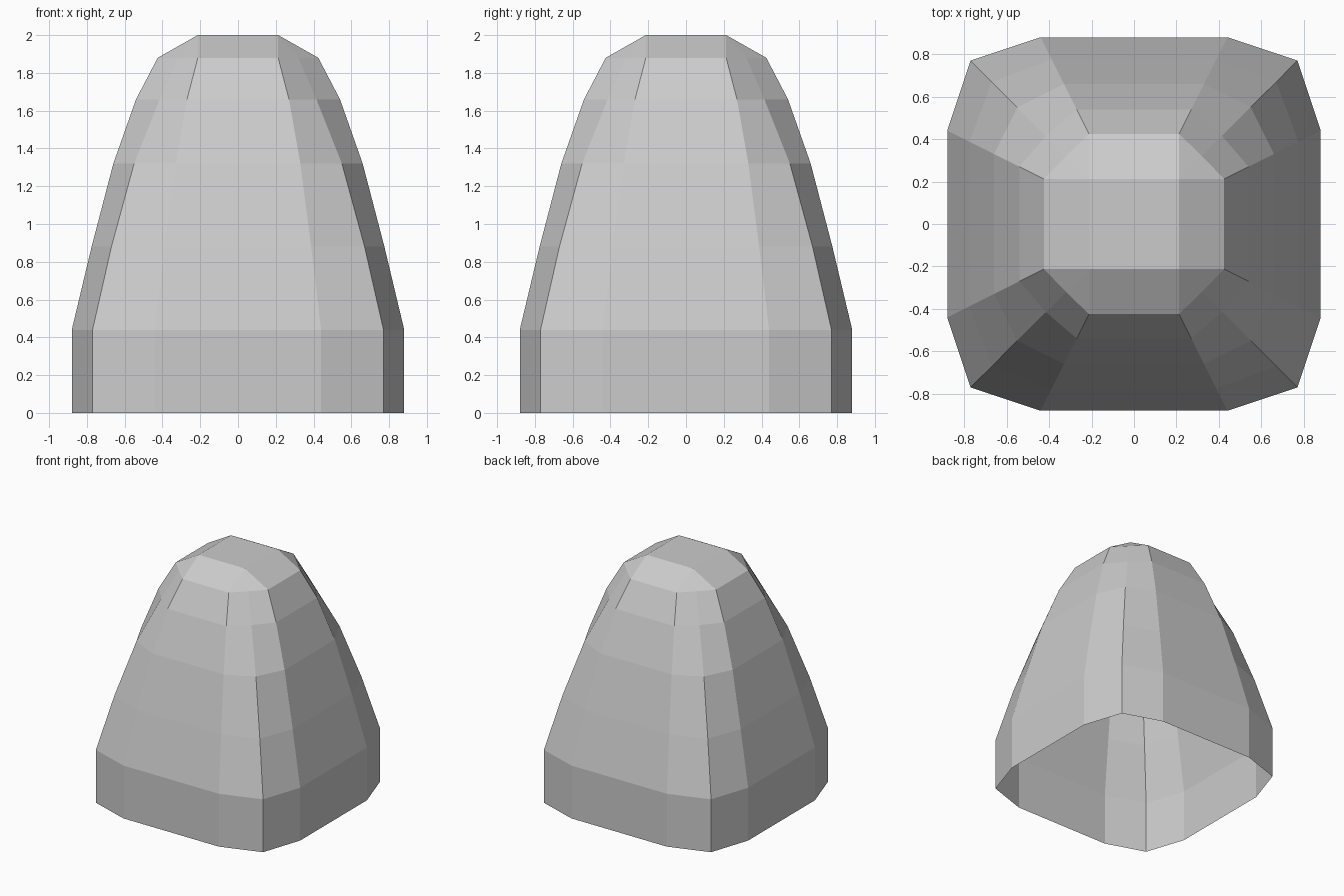
import bpy, bmesh

if "Cube" in bpy.data.objects:
    bpy.data.objects.remove(bpy.data.objects["Cube"])

# Profile of the dome: height, half width, corner position
LEVELS = [(0.0, 0.88, 0.77), (0.44, 0.88, 0.77), (0.88, 0.775, 0.67),
          (1.32, 0.66, 0.55), (1.66, 0.54, 0.415), (1.88, 0.425, 0.32)]
TOP_Z, TOP_HALF = 2.0, 0.213


def ring(z, r, c):
    """Twelve-sided rounded square, three points per quarter."""
    pts = []
    quarter = [(r, r / 2), (c, c), (r / 2, r)]
    for _ in range(4):
        pts += [(x, y, z) for x, y in quarter]
        quarter = [(-y, x) for x, y in quarter]
    return pts


bm = bmesh.new()
rings = [[bm.verts.new(p) for p in ring(*lv)] for lv in LEVELS]

# Shell walls, open underneath
for low, high in zip(rings, rings[1:]):
    for i in range(12):
        j = (i + 1) % 12
        bm.faces.new((low[i], low[j], high[j], high[i]))

# Flat crown with sloping sides and triangular corners
t = TOP_HALF
crown = [bm.verts.new((x, y, TOP_Z)) for x, y in ((t, t), (-t, t), (-t, -t), (t, -t))]
bm.faces.new(crown)
last = rings[-1]
for q in range(4):
    a, b, c = last[3 * q:3 * q + 3]
    nxt = last[(3 * q + 3) % 12]
    bm.faces.new((a, b, crown[q]))
    bm.faces.new((b, c, crown[q]))
    bm.faces.new((c, nxt, crown[(q + 1) % 4], crown[q]))

bmesh.ops.recalc_face_normals(bm, faces=bm.faces)
mesh = bpy.data.meshes.new("dome_shell")
bm.to_mesh(mesh)
bm.free()
bpy.context.collection.objects.link(bpy.data.objects.new("dome_shell", mesh))
